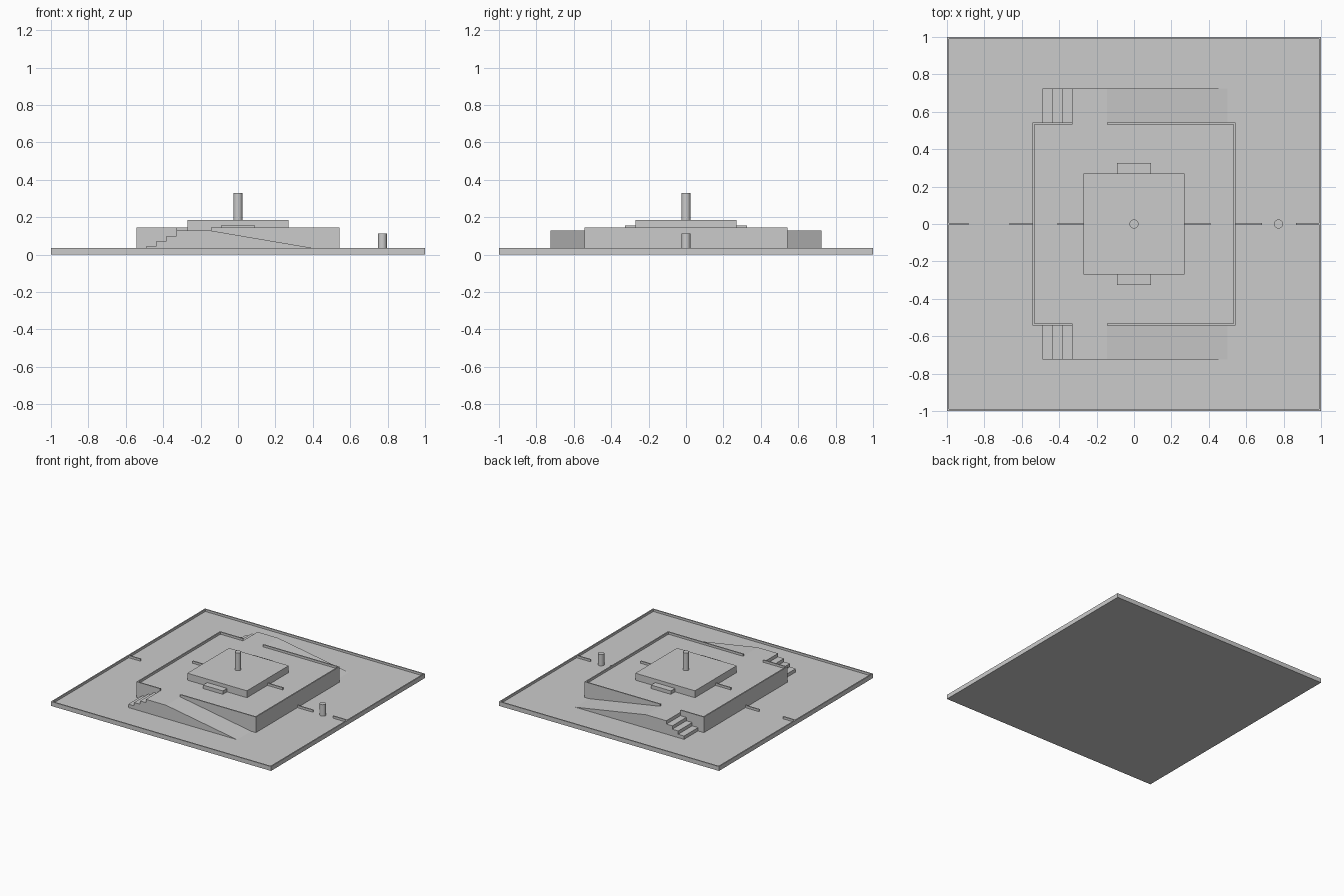
import bpy
import bmesh

cube = bpy.data.objects.get("Cube")
if cube:
    bpy.data.objects.remove(cube, do_unlink=True)

stone = bpy.data.materials.new("plain_grey")
stone.use_nodes = True
GREY = (0.6, 0.6, 0.6, 1)
stone.diffuse_color = GREY
stone.node_tree.nodes["Principled BSDF"].inputs["Base Color"].default_value = GREY

# Shared levels
GROUND = 0.018      # ground floor
DECK = 0.128        # platform floor
CURB = 0.018        # curb height
THICK = 0.01        # curb thickness
HALF = 0.543        # platform half width
OUTER = 0.725       # outer side of ramps and stairs
TOP = 0.185         # top of the central block


def add_object(name, bm):
    bmesh.ops.recalc_face_normals(bm, faces=bm.faces)
    mesh = bpy.data.meshes.new(name)
    bm.to_mesh(mesh)
    bm.free()
    mesh.materials.append(stone)
    obj = bpy.data.objects.new(name, mesh)
    bpy.context.collection.objects.link(obj)
    return obj


def box(name, x0, x1, y0, y1, z0, z1):
    bm = bmesh.new()
    bmesh.ops.create_cube(bm, size=1)
    for v in bm.verts:
        v.co.x = x1 if v.co.x > 0 else x0
        v.co.y = y1 if v.co.y > 0 else y0
        v.co.z = z1 if v.co.z > 0 else z0
    return add_object(name, bm)


def post(name, x, z0, z1):
    bpy.ops.mesh.primitive_cylinder_add(
        vertices=24, radius=0.024, depth=z1 - z0, location=(x, 0, (z0 + z1) / 2))
    obj = bpy.context.object
    obj.name = name
    obj.data.materials.append(stone)
    bpy.ops.object.shade_smooth_by_angle()


def curb_x(name, x0, x1, y, z):
    box(name, x0, x1, y - THICK / 2, y + THICK / 2, z, z + CURB)


def curb_y(name, x, half, z):
    box(name, x - THICK / 2, x + THICK / 2, -half, half, z, z + CURB)


# Ground slab, platform and central block
box("ground_slab", -1, 1, -1, 1, 0, GROUND)
box("platform", -HALF, HALF, -HALF, HALF, GROUND, DECK)
box("central_block", -0.271, 0.271, -0.271, 0.271, DECK, TOP)

# Stair and ramp outline: four steps, a landing, then a long slope
STAIR_X, TREAD, RISE = -0.49, 0.0535, (DECK - GROUND) / 4
profile = [(STAIR_X, GROUND)]
for i in range(4):
    x = STAIR_X + i * TREAD
    profile.append((x, GROUND + (i + 1) * RISE))
    if i < 3:
        profile.append((x + TREAD, GROUND + (i + 1) * RISE))
profile += [(-0.145, DECK), (0.5, GROUND)]

for side, word in ((-1, "front"), (1, "back")):
    # Stairs and ramp
    bm = bmesh.new()
    face = bm.faces.new([bm.verts.new((x, side * HALF, z)) for x, z in profile])
    extruded = bmesh.ops.extrude_face_region(bm, geom=[face], use_keep_orig=True)
    moved = [g for g in extruded["geom"] if isinstance(g, bmesh.types.BMVert)]
    bmesh.ops.translate(bm, verts=moved, vec=(0, side * (OUTER - HALF), 0))
    add_object(word + "_stairs_and_ramp", bm)

    # Low step against the central block
    y0, y1 = sorted((side * 0.271, side * 0.325))
    box(word + "_low_step", -0.09, 0.09, y0, y1, DECK, (DECK + TOP) / 2)

    # Curbs, open at the landing
    edge = side * (HALF - THICK / 2)
    curb_x(word + "_platform_curb_short", -HALF, -0.328, edge, DECK)
    curb_x(word + "_platform_curb_long", -0.145, HALF, edge, DECK)
    curb_x(word + "_ground_curb", -1, 1, side * (1 - THICK / 2), GROUND)

for side, word in ((-1, "right"), (1, "left")):
    # Side curbs
    curb_y(word + "_platform_curb", side * (HALF - THICK / 2), HALF - THICK, DECK)
    curb_y(word + "_ground_curb", side * (1 - THICK / 2), 1 - THICK, GROUND)

# Dividers along the middle line, with gaps to pass through
curb_x("right_outer_divider", -1 + THICK, -0.885, 0, GROUND)
curb_x("right_inner_divider", -0.665, -HALF, 0, GROUND)
curb_x("right_platform_divider", -0.41, -0.271, 0, DECK)
curb_x("left_platform_divider", 0.271, 0.41, 0, DECK)
curb_x("left_inner_divider", HALF, 0.685, 0, GROUND)
curb_x("left_outer_divider", 0.865, 1 - THICK, 0, GROUND)

# Posts
post("central_post", 0, TOP, 0.33)
post("ground_post", 0.772, GROUND, 0.112)
